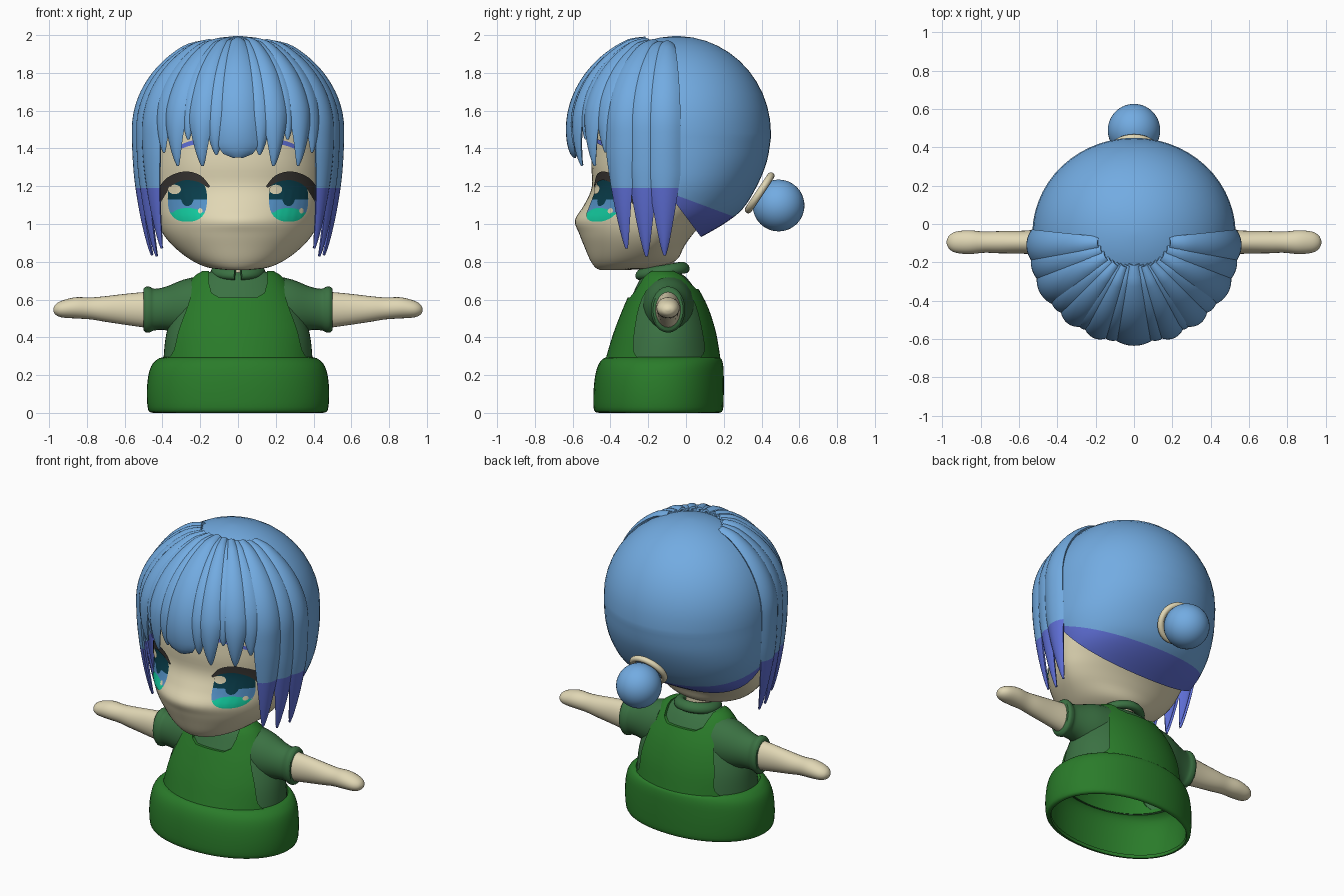
import bpy, bmesh
from math import sin, cos, pi, radians, copysign
from mathutils import Vector
from mathutils.bvhtree import BVHTree

if "Cube" in bpy.data.objects:
    bpy.data.objects.remove(bpy.data.objects["Cube"])


def material(name, r, g, b):
    m = bpy.data.materials.new(name)
    m.use_nodes = True
    m.diffuse_color = (r, g, b, 1)
    m.node_tree.nodes["Principled BSDF"].inputs["Base Color"].default_value = (r, g, b, 1)
    return m


SKIN = material("skin", .75, .68, .46)
HAIR = material("hair blue", .17, .41, .76)
TIPS = material("hair violet", .115, .16, .68)
APRON = material("apron green", .023, .20, .023)
SHIRT = material("shirt green", .043, .165, .055)
DARK = material("iris dark", .003, .05, .075)
BLUE = material("iris blue", .09, .29, .58)
MINT = material("iris mint", .007, .62, .36)
LASH = material("lash grey", .04, .036, .032)


def make(name, verts, faces, *mats):
    me = bpy.data.meshes.new(name)
    me.from_pydata([tuple(v) for v in verts], [], faces)
    for m in mats:
        me.materials.append(m)
    ob = bpy.data.objects.new(name, me)
    bpy.context.collection.objects.link(ob)
    bm = bmesh.new()
    bm.from_mesh(me)
    bmesh.ops.recalc_face_normals(bm, faces=bm.faces)
    bm.to_mesh(me)
    bm.free()
    return ob


def finish(ob, angle=40):
    bpy.ops.object.select_all(action='DESELECT')
    ob.select_set(True)
    bpy.context.view_layer.objects.active = ob
    for mod in list(ob.modifiers):
        bpy.ops.object.modifier_apply(modifier=mod.name)
    bpy.ops.object.shade_smooth_by_angle(angle=radians(angle))
    return ob


def skin(name, rings, mats, start=True, end=True):
    """Join rings of points into a tube, with optional end caps."""
    n, k = len(rings[0]), len(rings)
    faces = [(i * n + j, i * n + (j + 1) % n, (i + 1) * n + (j + 1) % n, (i + 1) * n + j)
             for i in range(k - 1) for j in range(n)]
    if start:
        faces.append(tuple(range(n)))
    if end:
        faces.append(tuple(range((k - 1) * n, k * n)))
    return make(name, [p for r in rings for p in r], faces, *mats)


def grid(name, rows, *mats):
    n = len(rows[0])
    faces = [(i * n + j, i * n + j + 1, (i + 1) * n + j + 1, (i + 1) * n + j)
             for i in range(len(rows) - 1) for j in range(n - 1)]
    return make(name, [p for r in rows for p in r], faces, *mats)


def smooth(rows, k=5):
    """Catmull-Rom interpolation of a short list of sections."""
    rows = [Vector(r) for r in rows]
    out = []
    for i in range(len(rows) - 1):
        a, b, c, d = rows[max(i - 1, 0)], rows[i], rows[i + 1], rows[min(i + 2, len(rows) - 1)]
        for s in range(k):
            t = s / k
            out.append(b + (c - a) * (t / 2) + (a * 2 - b * 5 + c * 4 - d) * (t * t / 2)
                       + (b * 3 - a - c * 3 + d) * (t ** 3 / 2))
    return out + [rows[-1]]


def flat_ring(z, hw, yf, yb, mid=None, power=2.0, n=56):
    """Horizontal section: half width, front and back depth."""
    mid = (yf + yb) / 2 if mid is None else mid
    pts = []
    for j in range(n):
        c, s = cos(2 * pi * j / n), sin(2 * pi * j / n)
        x = hw * copysign(abs(c) ** (2 / power), c)
        y = copysign(abs(s) ** (2 / power), s) * ((yb - mid) if s > 0 else (mid - yf))
        pts.append(Vector((x, mid + y, z)))
    return pts


def arm_ring(side, x, zc, hz, hy, n=24):
    return [Vector((side * x, -.095 + hy * cos(2 * pi * j / n), zc + hz * sin(2 * pi * j / n)))
            for j in range(n)]


def cut(ob, co, no, clear=False):
    """Cut along a plane; drop the lower side or give it the second material."""
    bm = bmesh.new()
    bm.from_mesh(ob.data)
    bmesh.ops.bisect_plane(bm, geom=bm.verts[:] + bm.edges[:] + bm.faces[:], plane_co=co, plane_no=no,
                           clear_inner=clear)
    for f in bm.faces:
        f.material_index = int((f.calc_center_median() - Vector(co)).dot(Vector(no)) < 0)
    bm.to_mesh(ob.data)
    bm.free()


# Head; the last number of each section is its roundness
HEAD = [(.757, .06, -.455, -.30, -.40, 2), (.77, .16, -.48, -.15, -.32, 2), (.81, .25, -.508, -.05, -.25, 2),
        (.88, .34, -.538, -.01, -.19, 1.95), (.95, .398, -.566, .04, -.16, 1.9), (1.02, .43, -.588, .11, -.14, 1.82),
        (1.1, .448, -.54, .2, -.12, 1.92), (1.2, .457, -.498, .28, -.1, 2.1), (1.35, .46, -.50, .33, -.08, 2.2),
        (1.6, .44, -.46, .33, -.08, 2.2), (1.8, .3, -.32, .2, -.08, 2.1), (1.9, .1, -.15, .02, -.06, 2)]
head = finish(skin("head", [flat_ring(*r) for r in smooth(HEAD)], [SKIN]), 60)
head_tree = BVHTree.FromPolygons([v.co for v in head.data.vertices],
                                 [tuple(p.vertices) for p in head.data.polygons])


# Painted eyes, laid on the face
def plate(name, mat, low, high, off):
    rows = []
    for k in range(6):
        row = []
        for a, b in zip(low, high):
            x, z = Vector(a).lerp(Vector(b), k / 5)
            hit = head_tree.ray_cast(Vector((x, -2, z)), Vector((0, 1, 0)))[0]
            row.append((x, (hit.y if hit else -.2) - off, z))
        rows.append(row)
    return finish(grid(name, rows, mat))


def disc(name, mat, cx, cz, rx, rz, off, lo=0, hi=2, power=2.0):
    edge = []
    for sign in (-1, 1):
        pts = []
        for j in range(25):
            a = pi * j / 24
            c, s = cos(a), sin(a)
            z = cz + sign * rz * max(s, 0) ** (2 / power)
            pts.append((cx - rx * copysign(abs(c) ** (2 / power), c), min(max(z, lo), hi)))
        edge.append(pts)
    return plate(name, mat, edge[0], edge[1], off)


LASH_TOP = [(.435, 1.09), (.426, 1.17), (.378, 1.243), (.285, 1.278), (.2, 1.258), (.148, 1.2)]
LASH_LOW = [(.422, 1.09), (.388, 1.15), (.348, 1.205), (.28, 1.232), (.21, 1.222), (.158, 1.192)]
BROW_TOP = [(.345, 1.402), (.25, 1.44), (.16, 1.45)]
BROW_LOW = [(.34, 1.382), (.25, 1.416), (.16, 1.43)]
for side, tag in ((1, "left"), (-1, "right")):
    def flip(pts):
        return [(side * p[0], p[1]) for p in smooth(pts, 4)]
    eye = side * .268
    for part, mat, lo, hi in (("upper", DARK, 1.13, 2), ("middle", BLUE, 1.06, 1.13), ("lower", MINT, 0, 1.06)):
        disc(f"{tag}_iris_{part}", mat, eye, 1.132, .104, .12, .004, lo, hi, 2.5)
    disc(f"{tag}_pupil", DARK, eye, 1.14, .034, .045, .006)
    disc(f"{tag}_iris_glow", MINT, eye, 1.053, .078, .032, .007)
    disc(f"{tag}_glint_large", SKIN, eye - .068, 1.183, .034, .025, .009)
    disc(f"{tag}_glint_small", SKIN, eye + .068, 1.07, .012, .014, .009)
    plate(f"{tag}_lash", LASH, flip(LASH_LOW), flip(LASH_TOP), .009)
    plate(f"{tag}_eyebrow", TIPS, flip(BROW_LOW), flip(BROW_TOP), .006)

# Back hair: rounded cap cut along a slanted hairline
cap = [(1.48 + .515 * cos(a), .53 * sin(a), -.05 - .5 * sin(a), -.05 + .5 * sin(a), -.05)
       for a in [radians(d) for d in range(2, 91, 8)]]
cap += smooth([(1.46, .53, -.55, .45, -.05), (1.33, .53, -.55, .428, -.05), (1.2, .518, -.53, .375, -.06),
               (1.08, .475, -.5, .3, -.07), (1.0, .42, -.45, .2, -.08), (.92, .32, -.36, .06, -.09)], 4)
back_hair = skin("back_hair", [flat_ring(*r) for r in cap], [HAIR, TIPS], True, False)
cut(back_hair, (0, -.1, 1.17), (0, .24, .18), True)
cut(back_hair, (0, -.1, 1.17), (0, .13, .35))
back_hair.modifiers.new("thickness", 'SOLIDIFY').thickness = .015
finish(back_hair, 50)


# Fringe and side locks: tapered strands that rise out of the cap and follow the skull
def strand(name, azimuth, half, tip, tuck, taper, lift, blunt=.7):
    arc, start = .64, radians(14 + abs(azimuth) * .08)
    length = arc + 1.5 - tip
    rows = []
    for i in range(41):
        d = i / 40 * length
        if d < arc:
            phi = start + (pi / 2 - start) * d / arc
            p, z = sin(phi), 1.5 + .492 * cos(phi)
        else:
            z = 1.5 - (d - arc)
            p = 1 - tuck * (1.5 - z) ** 2
        w = half * max(min(1, (length - d) / taper), .004) ** blunt
        sink = .024 * max(0, 1 - d / .08)
        row = []
        for j in range(9):
            u = j / 4 - 1
            a = radians(azimuth + u * w)
            r = lift + .024 * (1 - u * u) * (w / half) ** .5 - sink
            row.append(((.524 + r) * p * sin(a), -.09 - (.505 + r) * p * cos(a), z + r * (1 - p)))
        rows.append(row)
    ob = grid(name, rows, HAIR, TIPS)
    mod = ob.modifiers.new("thickness", 'SOLIDIFY')
    mod.thickness, mod.offset = .014, 0
    finish(ob)
    cut(ob, (0, 0, 1.19), (0, 0, 1))


strand("fringe_centre", 0, 11, 1.355, 2.2, .06, .01, .25)
FRINGE = [(13, 7, 1.37, 2.2, .22, .0), (21.5, 7.5, 1.31, 1.4, .28, .012), (30, 6.5, 1.45, 1.4, .25, .0),
          (38, 8, 1.31, 1.2, .3, .012), (48.5, 8.5, 1.38, 1, .28, .002)]
LOCKS = [(60, 9.5, .87, .34, .5, .01), (74, 9.5, .83, .34, .46, .0), (87, 9.5, .835, .34, .42, .008)]
for side, tag in ((1, "left"), (-1, "right")):
    for group, label in ((FRINGE, "fringe"), (LOCKS, "side_lock")):
        for i, (azimuth, *shape) in enumerate(group, 1):
            strand(f"{tag}_{label}_{i}", side * azimuth, *shape)

# Hair bun and its band
bpy.ops.mesh.primitive_uv_sphere_add(segments=40, ring_count=24, radius=.137, location=(0, .49, 1.098))
bun = bpy.context.object
bun.name = "hair_bun"
bun.data.materials.append(HAIR)
finish(bun)
bpy.ops.mesh.primitive_torus_add(major_segments=40, minor_segments=12, major_radius=.108, minor_radius=.019,
                                 location=(0, .39, 1.165), rotation=(radians(56.3), 0, 0))
band = bpy.context.object
band.name = "hair_band"
band.data.materials.append(SKIN)
finish(band)

# Neck and split collar
finish(skin("neck", [flat_ring(z, .08, -.21, -.06) for z in (.68, .86)], [SKIN]))
collar = []
for i in range(41):
    a = radians(8 + 344 * i / 40)
    ring = []
    for j in range(12):
        b = 2 * pi * j / 12
        r = .113 + .032 * cos(b)
        ring.append((r * sin(a), -.125 - r * cos(a), .752 - .018 * cos(a) + .03 * sin(b) - .25 * (r - .113)))
    collar.append(ring)
finish(skin("collar", collar, [SHIRT]), 50)

# Shirt body, sleeves and arms
BODY = [(.27, .41, -.43, .185), (.42, .395, -.385, .16), (.55, .35, -.335, .12),
        (.65, .29, -.29, .07), (.72, .235, -.255, .02), (.75, .19, -.225, -.02)]
shirt = [(z - .008, hw - .014, yf + .014, yb - .014) for z, hw, yf, yb in BODY] + [(.755, .08, -.2, -.05)]
finish(skin("shirt", [flat_ring(*r) for r in smooth(shirt)], [SHIRT], False, True), 60)
SLEEVE = [(.2, .56, .165, .14), (.29, .56, .145, .125), (.38, .553, .116, .098), (.44, .547, .11, .085),
          (.465, .547, .12, .09), (.485, .547, .122, .09), (.5, .547, .11, .08)]
ARM = [(.46, .545, .098, .07), (.58, .548, .084, .06), (.7, .55, .068, .058), (.78, .553, .058, .055),
       (.86, .556, .056, .062), (.93, .55, .045, .055), (.965, .547, .028, .035), (.978, .547, .006, .008)]
for side, tag in ((1, "left"), (-1, "right")):
    finish(skin(f"{tag}_sleeve", [arm_ring(side, *r) for r in smooth(SLEEVE, 4)], [SHIRT]), 50)
    finish(skin(f"{tag}_arm", [arm_ring(side, *r) for r in smooth(ARM, 4)], [SKIN]), 60)

# Apron dress: shell with armholes and neckline cut out
apron = skin("apron", [flat_ring(*r) for r in smooth(BODY)], [APRON], False, True)
apron.modifiers.new("thickness", 'SOLIDIFY').thickness = .022
ARMHOLE = [(-.25, .288), (-.278, .33), (-.272, .43), (-.245, .57), (-.19, .67), (-.1, .715),
           (-.01, .67), (.05, .57), (.085, .43), (.097, .33), (.07, .288)]
NECK = [(-.15, .9), (-.155, .69), (-.14, .635), (-.1, .612), (.1, .612), (.14, .635), (.155, .69), (.15, .9)]
cutters = [
    skin("armhole_cutter", [[(x, y, z) for y, z in smooth(ARMHOLE, 3)] for x in (-1, 1)], [APRON]),
    skin("neck_front_cutter", [[(x, y, z) for x, z in NECK] for y in (-1, -.12)], [APRON]),
    skin("neck_back_cutter", [[(x, y, z + .045) for x, z in NECK] for y in (-.13, 1)], [APRON])]
for cutter in cutters:
    cutter.hide_render = True
    mod = apron.modifiers.new("cut", 'BOOLEAN')
    mod.operation, mod.object, mod.solver = 'DIFFERENCE', cutter, 'EXACT'
finish(apron)
for cutter in cutters:
    bpy.data.objects.remove(cutter)

# Wide hem
HEM = [(0, .45, -.46, .175), (.015, .475, -.487, .195), (.1, .483, -.49, .2), (.19, .476, -.482, .2),
       (.25, .458, -.466, .197), (.285, .425, -.442, .188), (.295, .395, -.415, .17)]
hem = skin("hem", [flat_ring(*r, power=2.1) for r in smooth(HEM, 4)], [APRON], False, False)
hem.modifiers.new("thickness", 'SOLIDIFY').thickness = .02
finish(hem, 50)
